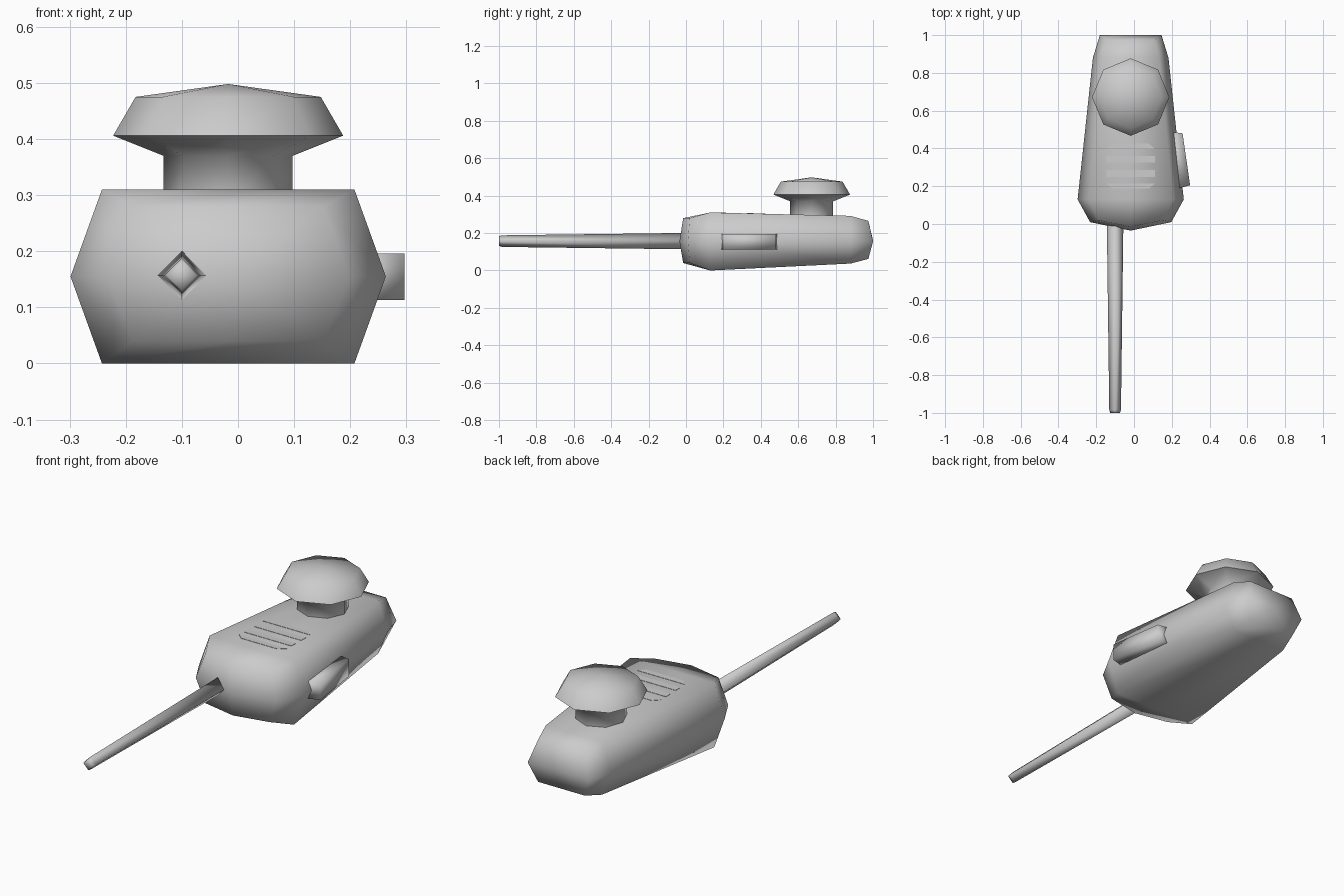
import bpy, math
from math import pi, cos, sin

if "Cube" in bpy.data.objects:
    bpy.data.objects.remove(bpy.data.objects["Cube"])

CX = -0.0175   # centre line of the body
MID = 0.155    # height of the widest line


def make(name, verts, faces, angle=180):
    me = bpy.data.meshes.new(name)
    me.from_pydata(verts, [], faces)
    ob = bpy.data.objects.new(name, me)
    bpy.context.collection.objects.link(ob)
    bpy.ops.object.select_all(action='DESELECT')
    ob.select_set(True)
    bpy.context.view_layer.objects.active = ob
    bpy.ops.object.mode_set(mode='EDIT')
    bpy.ops.mesh.select_all(action='SELECT')
    bpy.ops.mesh.normals_make_consistent(inside=False)
    bpy.ops.object.mode_set(mode='OBJECT')
    if angle >= 180:
        bpy.ops.object.shade_smooth()
    elif angle > 0:
        bpy.ops.object.shade_smooth_by_angle(angle=math.radians(angle))
    return ob


def loft(name, rings, start, end, angle=180):
    """Skin equal rings; close both ends with a fan to a point."""
    n = len(rings[0])
    verts = [p for r in rings for p in r] + [start, end]
    faces = []
    for i in range(len(rings) - 1):
        for j in range(n):
            k = (j + 1) % n
            faces.append((i*n + j, i*n + k, (i+1)*n + k, (i+1)*n + j))
    a, b = len(verts) - 2, len(verts) - 1
    last = (len(rings) - 1) * n
    for j in range(n):
        k = (j + 1) % n
        faces += [(a, k, j), (b, last + j, last + k)]
    return make(name, verts, faces, angle)


def body_ring(w, wt, top, bot, ymid, yedge, ycen):
    return [(CX, ycen, top), (CX + wt, yedge, top), (CX + w, ymid, MID),
            (CX + wt, yedge, bot), (CX, ycen, bot), (CX - wt, yedge, bot),
            (CX - w, ymid, MID), (CX - wt, yedge, top)]


# Body: bulging, tapering hull
loft("body", [
    body_ring(0.215, 0.17, 0.28, 0.04, 0.01, 0.02, -0.015),
    body_ring(0.281, 0.225, 0.31, 0.0, 0.13, 0.13, 0.13),
    body_ring(0.2, 0.15, 0.292, 0.037, 0.88, 0.88, 0.88),
    body_ring(0.163, 0.125, 0.265, 0.062, 1.0, 0.975, 0.975),
], (CX, -0.035, MID), (CX, 1.0, 0.16))

# Barrel: four-sided, tapered, bevelled tip
def diamond(y, r):
    return [(-0.1 + r*cos(i*pi/2), y, 0.157 + r*sin(i*pi/2)) for i in range(4)]

loft("barrel", [diamond(0.02, 0.044), diamond(-0.985, 0.031), diamond(-1.0, 0.026)],
     (-0.1, 0.02, 0.157), (-0.1, -1.0, 0.157))

# Hatch: eight-sided neck with a flared cap
def octagon(r, z):
    return [(CX + r*cos(i*pi/4), 0.672 + r*sin(i*pi/4), z) for i in range(8)]

loft("hatch", [octagon(r, z) for r, z in
               ((0.115, 0.28), (0.115, 0.37), (0.205, 0.406), (0.165, 0.475))],
     (CX, 0.672, 0.28), (CX, 0.672, 0.498), 70)

# Side box, following the slanted right flank
plan = [(0.18, 0.49), (0.257, 0.48), (0.297, 0.205), (0.2, 0.18)]
make("side_box", [(x, y, z) for z in (0.113, 0.196) for x, y in plan],
     [(0, 1, 2, 3), (4, 5, 6, 7)] +
     [(i, (i+1) % 4, (i+1) % 4 + 4, i + 4) for i in range(4)])

# Vent slats on the top deck, outer two shorter and narrower
for i, (y0, y1, inset) in enumerate(((0.187, 0.215, 0.03), (0.25, 0.285, 0),
                                     (0.325, 0.36, 0), (0.397, 0.425, 0.03))):
    l0 = inset if i == 0 else 0
    l1 = inset if i == 3 else 0
    x0, x1 = -0.145, 0.11
    corners = [(x0 + l0, y0), (x1 - l0, y0), (x1 - l1, y1), (x0 + l1, y1)]
    def deck(y):
        return 0.31 - 0.024 * (y - 0.13)
    verts = [(x, y, deck(y) + d) for d in (-0.01, 0.0015) for x, y in corners]
    make("vent_slat", verts, [(0, 1, 2, 3), (4, 5, 6, 7)] +
         [(j, (j+1) % 4, (j+1) % 4 + 4, j + 4) for j in range(4)], 0)
